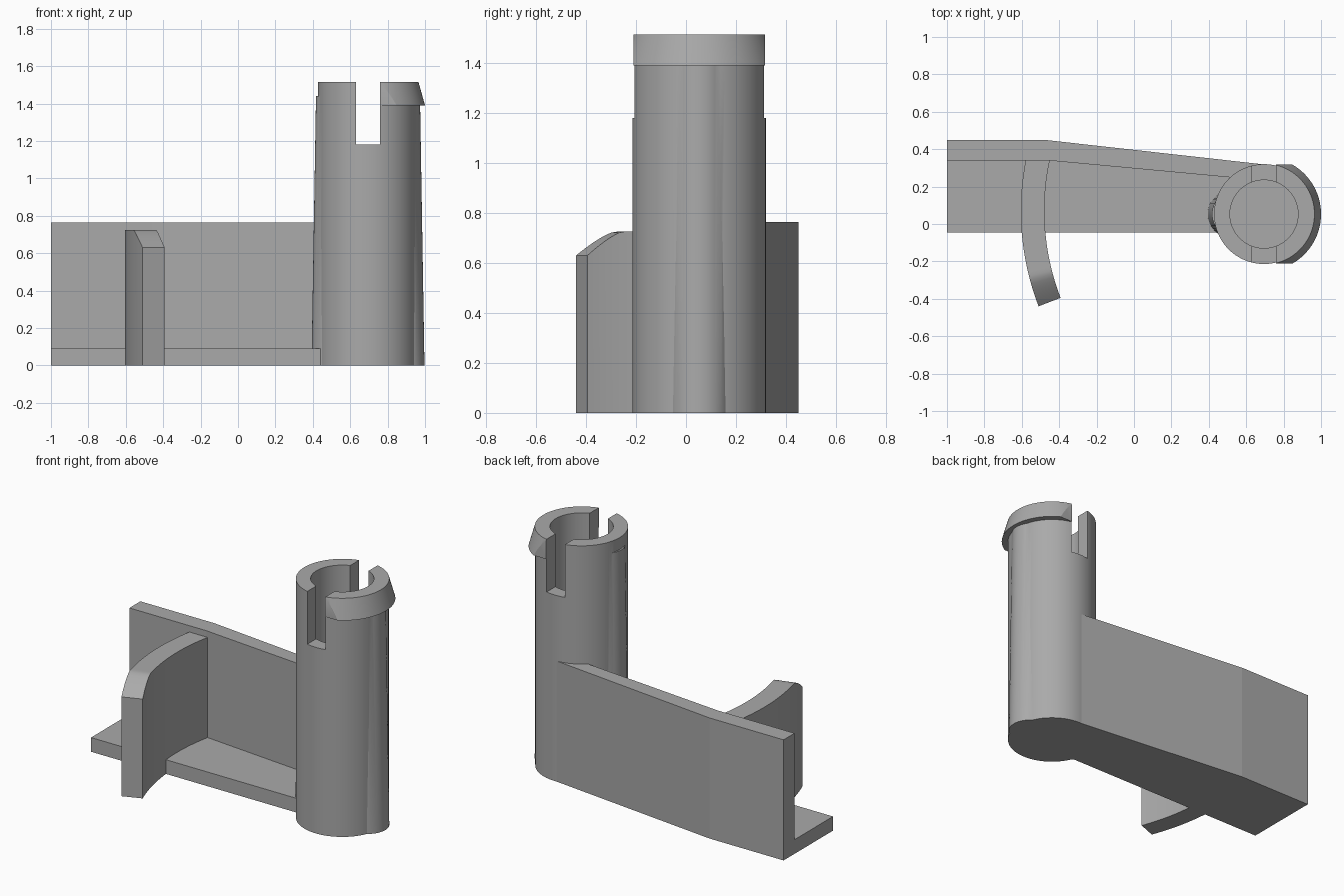
import bpy, bmesh, math
from mathutils import Matrix

if "Cube" in bpy.data.objects:
    bpy.data.objects.remove(bpy.data.objects["Cube"], do_unlink=True)

grey = bpy.data.materials.new("plain grey")
grey.use_nodes = True
COLOUR = (0.4, 0.4, 0.4, 1)
grey.diffuse_color = COLOUR
grey.node_tree.nodes["Principled BSDF"].inputs["Base Color"].default_value = COLOUR

CX, CY = 0.695, 0.053      # post axis
R, HOLE_R = 0.267, 0.182
TOP, LIP_Z, PLATE_Z, WALL_Z = 1.515, 1.39, 0.09, 0.765


def make(name, bm):
    bmesh.ops.recalc_face_normals(bm, faces=bm.faces)
    mesh = bpy.data.meshes.new(name)
    bm.to_mesh(mesh)
    bm.free()
    obj = bpy.data.objects.new(name, mesh)
    bpy.context.collection.objects.link(obj)
    mesh.materials.append(grey)
    return obj


def prism(name, outline, height):
    bm = bmesh.new()
    face = bm.faces.new([bm.verts.new((x, y, 0)) for x, y in outline])
    top = bmesh.ops.extrude_face_region(bm, geom=[face])["geom"]
    for v in top:
        if isinstance(v, bmesh.types.BMVert):
            v.co.z = height
    return make(name, bm)


def cone(name, r1, r2, z1, z2, dx=0):
    bm = bmesh.new()
    bmesh.ops.create_cone(bm, cap_ends=True, segments=96, radius1=r1, radius2=r2,
                          depth=z2 - z1,
                          matrix=Matrix.Translation((CX + dx, CY, (z1 + z2) / 2)))
    return make(name, bm)


def box(name, x1, x2, y1, y2, z1, z2):
    bm = bmesh.new()
    bmesh.ops.create_cube(bm, size=1, matrix=Matrix.Translation(
        ((x1 + x2) / 2, (y1 + y2) / 2, (z1 + z2) / 2))
        @ Matrix.Diagonal((x2 - x1, y2 - y1, z2 - z1, 1)))
    return make(name, bm)


def combine(obj, other, operation):
    mod = obj.modifiers.new(operation, "BOOLEAN")
    mod.operation, mod.object, mod.solver = operation, other, "EXACT"
    bpy.context.view_layer.objects.active = obj
    bpy.ops.object.modifier_apply(modifier=mod.name)
    bpy.data.objects.remove(other, do_unlink=True)


# Round post with a leaning swelling on each side
post = cone("post", R, R, 0, TOP)
for side in (1, -1):
    rib = cone("rib", 0.126, 0.126, 0, LIP_Z + 0.05, side * 0.176)
    for v in rib.data.vertices:
        if v.co.z > 1:
            v.co.x -= side * 0.024
    combine(post, rib, "UNION")

# Snap lip, trimmed flat front and back
lip = cone("lip", 0.305, 0.27, LIP_Z, TOP)
combine(lip, box("trim", CX + 0.03, 1.2, CY - 0.264, CY + 0.264, 1, 2), "INTERSECT")
combine(post, lip, "UNION")

# Bore and cross slot
combine(post, cone("bore", HOLE_R, HOLE_R, PLATE_Z, 2), "DIFFERENCE")
combine(post, box("slot", CX - 0.064, CX + 0.064, -1, 1, 1.18, 2), "DIFFERENCE")

# L-shaped arm: floor plate and bent back wall
back = [(0.70, 0.318), (-0.48, 0.45), (-1, 0.45)]
prism("arm_plate", back + [(-1, -0.045), (0.6, -0.045)], PLATE_Z)
prism("arm_wall", back + [(-1, 0.34), (-0.46, 0.34), (0.56, 0.245)], WALL_Z)

# Curved fin, swept about a far centre, its top dropping at the free end
FX, FY, START, DROP, END = 0.811, 0.07, -0.23, 0.255, 0.3685
steps = 40
bm = bmesh.new()
rings = []
for i in range(steps + 1):
    a = START + (END - START) * i / steps
    t = max(0, (a - DROP) / (END - DROP))
    top = 0.725 - 0.095 * t ** 1.3
    ring = [bm.verts.new((FX - r * math.cos(a), FY - r * math.sin(a), z))
            for r, z in ((1.416, 0), (1.29, 0), (1.29, top), (1.416, top))]
    if rings:
        for k in range(4):
            n = (k + 1) % 4
            bm.faces.new((rings[-1][k], rings[-1][n], ring[n], ring[k]))
    rings.append(ring)
bm.faces.new(rings[0])
bm.faces.new(rings[-1])
fin = make("curved_fin", bm)

# Smooth the round parts while keeping hard edges
for obj in (post, fin):
    bpy.ops.object.select_all(action="DESELECT")
    obj.select_set(True)
    bpy.context.view_layer.objects.active = obj
    bpy.ops.object.shade_smooth_by_angle(angle=math.radians(25))
